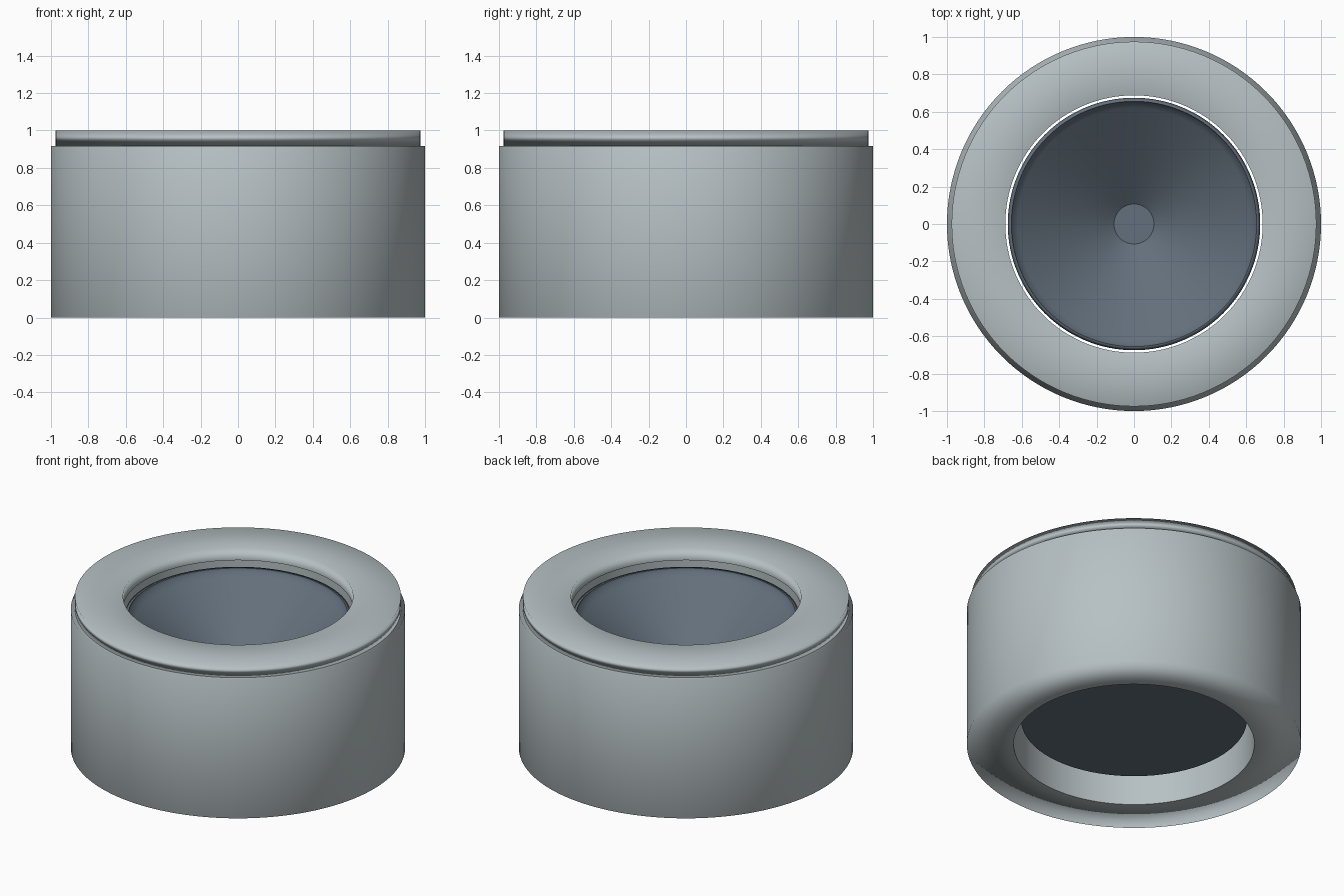
import bpy, bmesh, math

SEGMENTS = 128

default_cube = bpy.data.objects.get("Cube")
if default_cube:
    bpy.data.objects.remove(default_cube, do_unlink=True)


def make_material(name, color):
    mat = bpy.data.materials.new(name)
    mat.use_nodes = True
    mat.diffuse_color = (*color, 1)
    mat.node_tree.nodes["Principled BSDF"].inputs["Base Color"].default_value = (*color, 1)
    return mat


def lathe(name, profile, mat, sharp=(), closed=True):
    """Revolve (radius, height) points around z; sharp lists the creased points."""
    bm = bmesh.new()
    rings = []
    for r, z in profile:
        if r == 0:
            rings.append([bm.verts.new((0, 0, z))] * SEGMENTS)
        else:
            angles = [math.tau * i / SEGMENTS for i in range(SEGMENTS)]
            rings.append([bm.verts.new((r * math.cos(a), r * math.sin(a), z)) for a in angles])
    count = len(rings)
    for k in range(count if closed else count - 1):
        a, b = rings[k], rings[(k + 1) % count]
        for i in range(SEGMENTS):
            j = (i + 1) % SEGMENTS
            corners = list(dict.fromkeys((a[i], a[j], b[j], b[i])))
            bm.faces.new(corners).smooth = True
    bmesh.ops.recalc_face_normals(bm, faces=bm.faces)
    for k in sharp:
        for i in range(SEGMENTS):
            bm.edges.get((rings[k][i], rings[k][(i + 1) % SEGMENTS])).smooth = False
    mesh = bpy.data.meshes.new(name)
    bm.to_mesh(mesh)
    bm.free()
    mesh.materials.append(mat)
    obj = bpy.data.objects.new(name, mesh)
    bpy.context.collection.objects.link(obj)
    # Large faces dominate the soft shading at the corners
    weighted = obj.modifiers.new("soft_corners", 'WEIGHTED_NORMAL')
    weighted.mode = 'FACE_AREA'
    weighted.keep_sharp = True
    return obj


shell_grey = make_material("pale grey", (0.47, 0.53, 0.55))
slate = make_material("dark slate", (0.125, 0.16, 0.2))

# Thick outer tube, open at the bottom, creased along its bore
lathe("outer_shell", [(1, 0), (1, 0.917), (0.72, 0.917), (0.72, 0)],
      shell_grey, sharp=(2, 3))

# Flat collar overhanging the bore
lathe("top_ring", [(0.975, 0.917), (0.975, 1), (0.688, 1), (0.688, 0.917)],
      shell_grey, sharp=(3,))

# Free-standing insert: narrow rim, shallow conical well and a small flat floor
lathe("conical_insert",
      [(0, 0.17), (0.675, 0.17), (0.675, 0.88), (0.656, 0.88), (0.65, 0.86),
       (0.62, 0.83), (0.107, 0.45), (0, 0.45)],
      slate, sharp=(1, 3, 6), closed=False)
